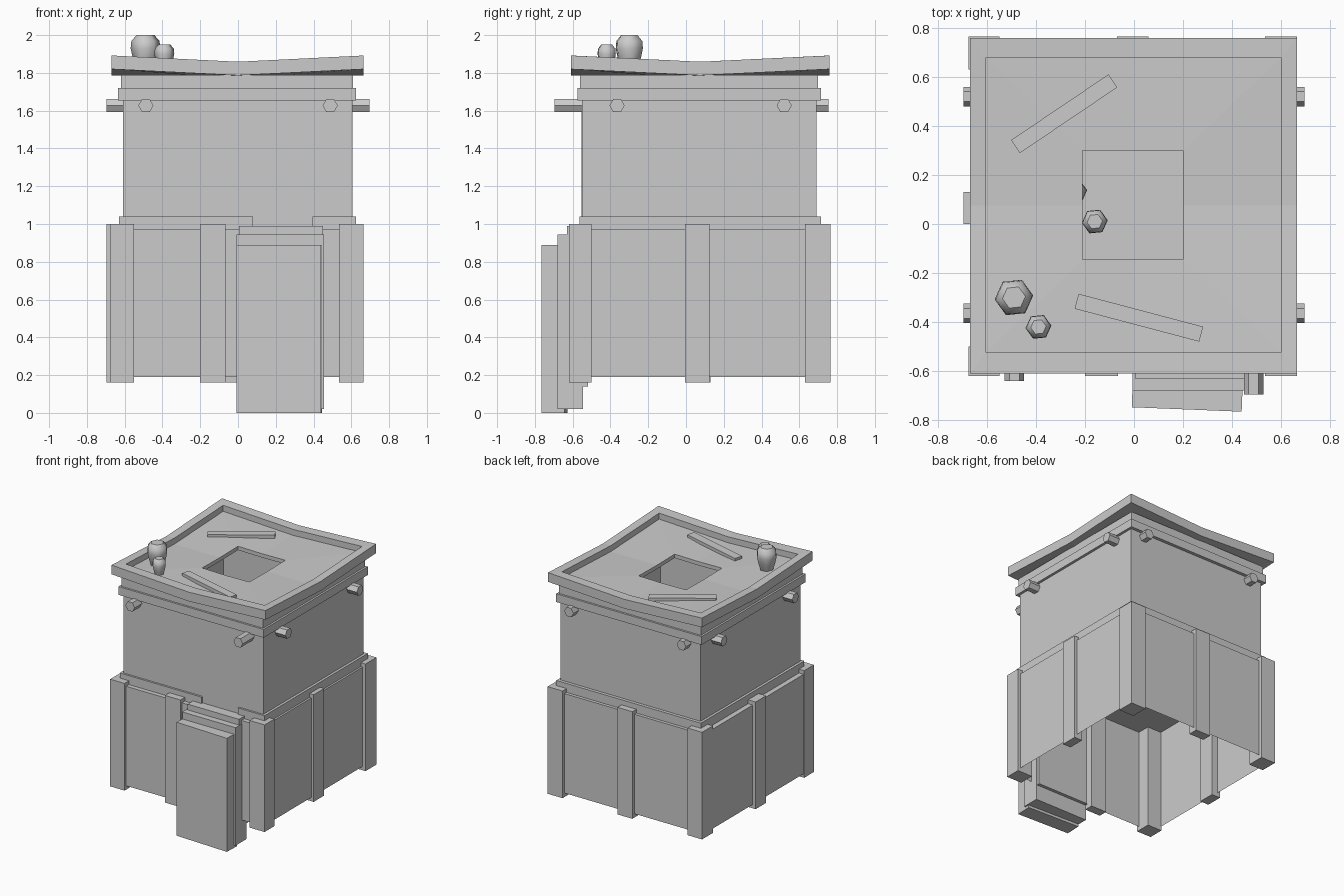
import bpy, bmesh, math
from mathutils import Matrix

if "Cube" in bpy.data.objects:
    bpy.data.objects.remove(bpy.data.objects["Cube"])


def finish(bm, name, fix=True):
    if fix:
        bmesh.ops.recalc_face_normals(bm, faces=bm.faces[:])
    me = bpy.data.meshes.new(name)
    bm.to_mesh(me)
    bm.free()
    ob = bpy.data.objects.new(name, me)
    bpy.context.collection.objects.link(ob)
    return ob


def box(name, x0, x1, y0, y1, z0, z1, drop=(), rot=0):
    """Box from limits; drop lists faces to leave open ('top', 'bottom')."""
    bm = bmesh.new()
    bmesh.ops.create_cube(bm, size=1)
    gone = [f for f in bm.faces if ("top" in drop and f.normal.z > .5)
            or ("bottom" in drop and f.normal.z < -.5)]
    bmesh.ops.delete(bm, geom=gone, context="FACES")
    for v in bm.verts:
        v.co.x *= x1 - x0
        v.co.y *= y1 - y0
        v.co.z *= z1 - z0
    ob = finish(bm, name, False)
    ob.location = ((x0 + x1) / 2, (y0 + y1) / 2, (z0 + z1) / 2)
    ob.rotation_euler.z = rot
    return ob


def ring_stack(name, loops):
    """Bridge a closed cycle of 8-point rectangular loops."""
    bm = bmesh.new()
    rows = []
    for pts in loops:
        rows.append([bm.verts.new(p) for p in pts])
    for a, b in zip(rows, rows[1:] + rows[:1]):
        for i in range(8):
            j = (i + 1) % 8
            bm.faces.new((a[i], a[j], b[j], b[i]))
    return finish(bm, name)


def rect(x0, x1, y0, y1, z, sag=0.0):
    cx, cy = 0.0, .075
    xy = [(x0, y0), (cx, y0), (x1, y0), (x1, cy), (x1, y1), (cx, y1), (x0, y1), (x0, cy)]
    return [(x, y, z - sag * (1 - abs((x - cx) / .668 * (y - cy) / .683))) for x, y in xy]


def collar(name, o, i, z0, z1):
    """Rectangular band between outer limits o and inner limits i."""
    return ring_stack(name, [rect(*o, z0), rect(*o, z1), rect(*i, z1), rect(*i, z0)])


def beam(name, x, y, axis, length):
    bm = bmesh.new()
    bmesh.ops.create_cone(bm, cap_ends=True, segments=6, radius1=.04, radius2=.04, depth=length,
                          matrix=Matrix.Rotation(math.pi / 2, 4, 'Z'))
    ob = finish(bm, name)
    ob.location = (x, y, 1.627)
    ob.rotation_euler = (math.pi / 2, 0, 0) if axis == 'y' else (math.pi / 2, 0, math.pi / 2)


def pot(name, x, y, z, r, h):
    prof = [(.62, 0), (.85, .3), (1, .6), (.95, .82), (.6, 1)]
    bm = bmesh.new()
    rows = [[bm.verts.new((r * p * math.cos(a), r * p * math.sin(a), h * q))
             for a in (.1 + math.tau * k / 6 for k in range(6))] for p, q in prof]
    for a, b in zip(rows, rows[1:]):
        for i in range(6):
            bm.faces.new((a[i], a[(i + 1) % 6], b[(i + 1) % 6], b[i])).smooth = True
    bm.faces.new(rows[0])
    bm.faces.new(rows[-1])
    finish(bm, name).location = (x, y, z)


def window(name, pos, rot):
    # keyhole-like outline, wider at the sill
    pts = [(-.105, -.13), (.105, -.13), (.105, -.06), (.088, -.06), (.088, .13),
           (-.088, .13), (-.088, -.06), (-.105, -.06)]
    bm = bmesh.new()
    bm.faces.new([bm.verts.new((x, 0, z)) for x, z in pts])
    ob = finish(bm, name, False)
    ob.location = pos
    ob.rotation_euler.z = rot


# lower storey: open below, its top is the floor of the upper room
box("lower_walls", -.67, .64, -.60, .74, .19, .97, drop=("bottom",))

# corner and middle posts
for i, (x0, x1) in enumerate([(-.675, -.55), (.535, .665)]):
    for j, (y0, y1) in enumerate([(-.62, -.50), (.63, .765)]):
        box(f"corner_post_{i}{j}", x0, x1, y0, y1, .16, 1.0)
box("front_post", -.20, -.065, -.62, -.55, .16, 1.0)
box("back_post", -.07, .06, .69, .765, .16, 1.0)
box("left_post", -.695, -.62, 0, .13, .16, 1.0)
box("right_post", .59, .66, -.005, .125, .16, 1.0)

# base ledge, interrupted at the doorway
box("ledge_front_left", -.63, .08, -.565, -.55, .97, 1.04)
box("ledge_front_right", .395, .625, -.565, -.55, .97, 1.04)
box("ledge_back", -.63, .625, .69, .715, .97, 1.04)
box("ledge_left", -.63, -.61, -.55, .69, .97, 1.04)
box("ledge_right", .605, .625, -.55, .69, .97, 1.04)

# upper storey, band and parapet
box("upper_walls", -.61, .605, -.55, .69, .97, 1.79, drop=("top", "bottom"))
inner = (-.61, .605, -.55, .69)
collar("upper_band", (-.635, .625, -.575, .715), inner, 1.655, 1.72)
collar("parapet", (-.62, .61, -.56, .70), inner, 1.72, 1.79)

# flush door panel and windows
box("upper_door", .08, .395, -.552, -.548, .97, 1.655)
window("front_window", (-.315, -.552, 1.51), 0)
window("right_window_front", (.607, -.22, 1.51), math.pi / 2)
window("right_window_back", (.607, .34, 1.51), math.pi / 2)
window("left_window", (-.612, -.20, 1.51), -math.pi / 2)

# sagging roof with raised rim and hatch
outer = (-.67, .665, -.61, .76)
rim = (-.605, .60, -.525, .68)
hatch = (-.21, .20, -.145, .30)
S = .033
ring_stack("roof", [rect(*outer, 1.82, S), rect(*outer, 1.892, S), rect(*rim, 1.892, S),
                    rect(*rim, 1.845, S), rect(*hatch, 1.845, S), rect(*hatch, 1.815, S)])

# projecting beam ends
beam("front_beam_left", -.488, -.59, 'y', .10)
beam("front_beam_right", .488, -.62, 'y', .15)
for x in (-.488, .488):
    beam("back_beam", x, .72, 'y', .07)
for y in (-.365, .52):
    beam("left_beam", -.645, y, 'x', .10)
    beam("right_beam", .645, y, 'x', .10)

# layered entrance slabs leaning on the lower front
box("entrance_back", .005, .45, -.63, -.52, .14, .99)
box("entrance_middle", -.007, .455, -.68, -.545, .02, .945)
box("entrance_slab", -.007, .442, -.757, -.635, 0, .89, rot=-.04)

# loose planks and pots
box("plank_back", -.525, -.045, .418, .482, 1.815, 1.842, rot=math.radians(34))
box("plank_front", -.243, .283, -.414, -.351, 1.815, 1.842, rot=math.radians(-14.8))
pot("roof_pot_large", -.49, -.30, 1.825, .079, .175)
pot("roof_pot_small", -.39, -.42, 1.825, .053, .125)
pot("room_pot_small", -.16, .01, .97, .053, .125)
pot("room_pot_large", -.27, .13, .97, .079, .175)
